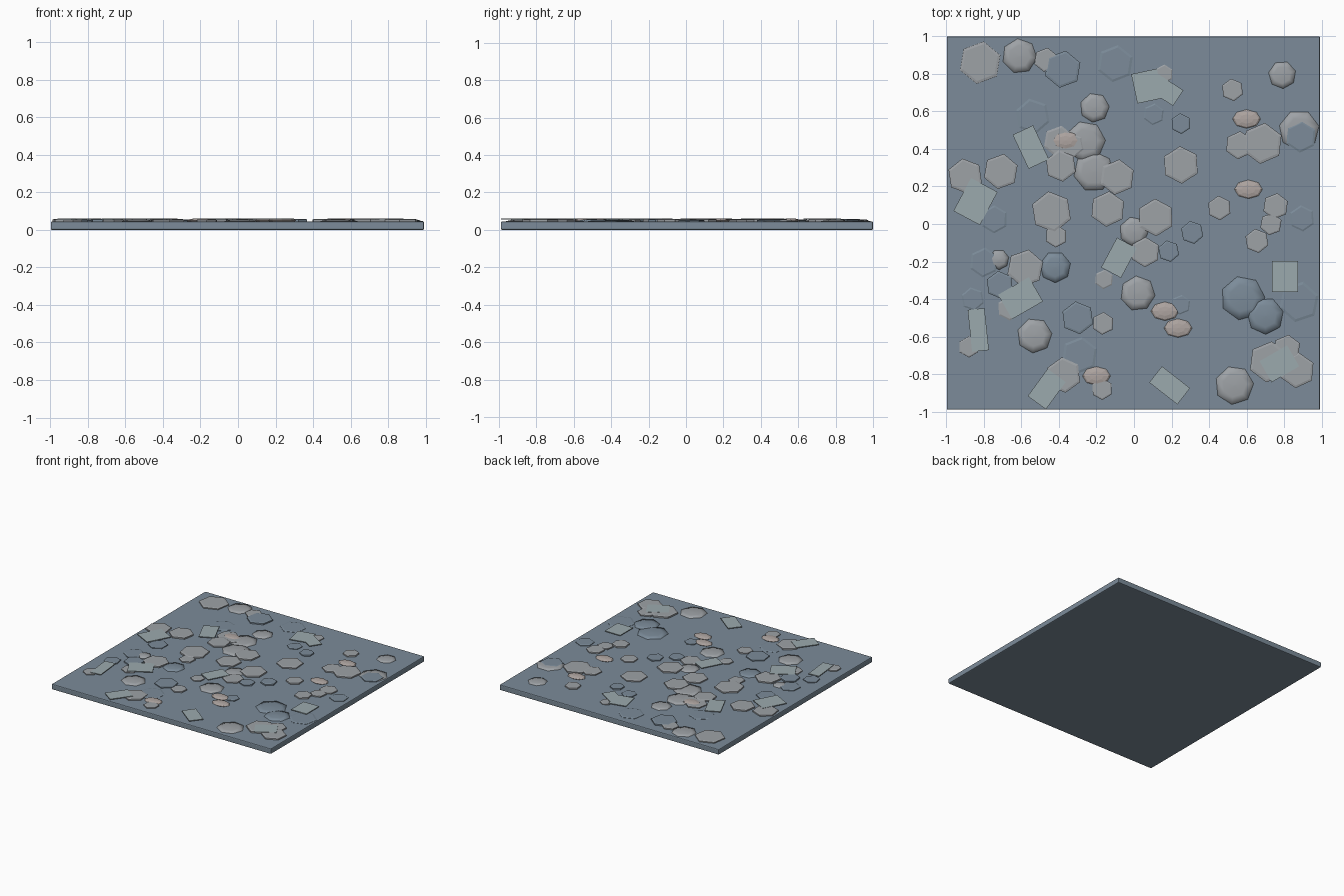
import bpy, bmesh, math, random
from mathutils import Matrix, Vector

if "Cube" in bpy.data.objects:
    bpy.data.objects.remove(bpy.data.objects["Cube"])
random.seed(4)
TOP = 0.045


def material(name, rgb):
    m = bpy.data.materials.new(name)
    m.diffuse_color = (*rgb, 1)
    m.use_nodes = True
    m.node_tree.nodes["Principled BSDF"].inputs["Base Color"].default_value = m.diffuse_color
    return m


SLATE = material("slate", (0.2, 0.26, 0.32))
STONE = material("stone", (0.34, 0.36, 0.38))
CHIP = material("chip", (0.33, 0.40, 0.42))
PEBBLE = material("pebble", (0.43, 0.38, 0.36))


def finish(name, bm, mat, smooth=False):
    bmesh.ops.recalc_face_normals(bm, faces=bm.faces[:])
    me = bpy.data.meshes.new(name)
    bm.to_mesh(me)
    bm.free()
    me.materials.append(mat)
    for p in me.polygons:
        p.use_smooth = smooth
    ob = bpy.data.objects.new(name, me)
    bpy.context.collection.objects.link(ob)
    return ob


def rings(bm, x, y, profile, sides, turn):
    """Stack polygon rings (radius, z) and cap both ends."""
    loops = []
    for r, z in profile:
        loops.append([bm.verts.new((x + r * math.cos(turn + i * math.tau / sides),
                                    y + r * math.sin(turn + i * math.tau / sides), z))
                      for i in range(sides)])
    for a, b in zip(loops, loops[1:]):
        for i in range(sides):
            j = (i + 1) % sides
            bm.faces.new((a[i], a[j], b[j], b[i]))
    bm.faces.new(loops[0])
    bm.faces.new(loops[-1])


def hex_stones(name, items, mat, low, high):
    bm = bmesh.new()
    for x, y, r in items:
        h = random.uniform(low, high)
        turn = math.pi / 2 + math.radians(random.uniform(-12, 12))
        rings(bm, x, y, [(r, TOP - 0.012), (r, h - 0.003), (r * 0.86, h)], 6, turn)
    return finish(name, bm, mat)


def domes(name, items, mat):
    bm = bmesh.new()
    for x, y, r in items:
        turn = random.uniform(0, 1)
        h = random.uniform(0.009, 0.013)
        rings(bm, x, y, [(r, TOP - 0.008), (r * 0.98, TOP + h * 0.2),
                         (r * 0.6, TOP + h * 0.75), (r * 0.04, TOP + h)], 7, turn)
    return finish(name, bm, mat, True)


# base slab
bm = bmesh.new()
bmesh.ops.create_cube(bm, size=1, matrix=Matrix.Translation((-0.003, 0.005, TOP / 2))
                      @ Matrix.Diagonal((1.99, 1.99, TOP, 1)))
bmesh.ops.bevel(bm, geom=bm.edges[:], offset=0.007, segments=2, affect='EDGES', profile=0.5)
finish("base_slab", bm, SLATE)

# pale hexagonal stones
hex_stones("pale_stones_north", [
    (-.82, .86, .115), (-.47, .875, .065), (.16, .8, .05), (.525, .715, .06),
    (.685, .43, .11), (.56, .42, .075), (-.4, .44, .085), (-.33, .42, .065),
    (-.39, .31, .085), (-.09, .25, .095), (.25, .315, .1), (-.9, .255, .095),
    (-.71, .28, .095), (.455, .085, .065), (.755, .095, .07), (.73, 0, .06),
    (-.44, .065, .11), (-.14, .08, .095), (.115, .035, .1)], STONE, .055, .06)
hex_stones("pale_stones_south", [
    (.655, -.09, .065), (-.415, -.065, .06), (.06, -.15, .08), (-.16, -.295, .052),
    (-.58, -.235, .1), (-.665, -.45, .065), (-.88, -.655, .057), (-.165, -.53, .06),
    (.72, -.735, .11), (.815, -.665, .075), (.87, -.78, .095), (-.375, -.805, .095),
    (-.17, -.88, .058)], STONE, .055, .06)

# slate-coloured hexagonal stones, and barely raised ones
hex_stones("slate_stones", [
    (-.38, .825, .1), (.105, .585, .058), (.25, .535, .055), (.89, .465, .085),
    (-.745, .025, .075), (.895, .03, .07), (.31, -.045, .062), (.185, -.145, .058),
    (-.8, -.205, .08), (-.715, -.325, .075), (-.86, -.4, .063), (-.3, -.5, .088),
    (.25, -.43, .053)], SLATE, .053, .059)
hex_stones("sunken_stones", [
    (-.1, .855, .1), (-.54, .575, .095), (.88, -.415, .11), (-.29, -.7, .1)],
    SLATE, .049, .051)

# low faceted domes
domes("pale_domes", [
    (-.61, .895, .095), (.79, .795, .075), (-.21, .62, .08), (.88, .5, .11),
    (-.26, .44, .11), (-.215, .28, .11), (0, -.04, .08), (-.72, -.19, .055),
    (-.53, -.595, .095), (.02, -.37, .095), (.535, -.86, .105)], STONE)
domes("slate_domes", [(-.42, -.23, .085), (.58, -.395, .12), (.7, -.49, .1)], SLATE)

# thin rectangular chips: x, y, width, depth, turn in degrees
bm = bmesh.new()
for x, y, w, d, a in [
        (.07, .735, .14, .16, 12), (.16, .72, .18, .1, -33), (-.55, .41, .12, .2, 25),
        (-.845, .12, .16, .2, -28), (-.08, -.18, .12, .18, -28), (-.605, -.395, .19, .15, 30),
        (-.83, -.565, .09, .225, 6), (.805, -.28, .14, .165, 0), (.775, -.745, .17, .13, 30),
        (.19, -.86, .19, .11, -38), (-.465, -.88, .12, .18, -36)]:
    bmesh.ops.create_cube(bm, size=1, matrix=Matrix.Translation((x, y, .0575))
                          @ Matrix.Rotation(math.radians(a), 4, 'Z')
                          @ Matrix.Diagonal((w, d, .006, 1)))
finish("rectangular_chips", bm, CHIP)

# small oval pebbles
bm = bmesh.new()
for x, y in [(.6, .56), (-.365, .445), (.61, .185), (.165, -.465), (.235, -.555), (-.2, -.81)]:
    bmesh.ops.create_uvsphere(bm, u_segments=8, v_segments=6, radius=1,
                              matrix=Matrix.Translation((x, y, .05))
                              @ Matrix.Diagonal((.075, .05, .012, 1)))
finish("oval_pebbles", bm, PEBBLE)
